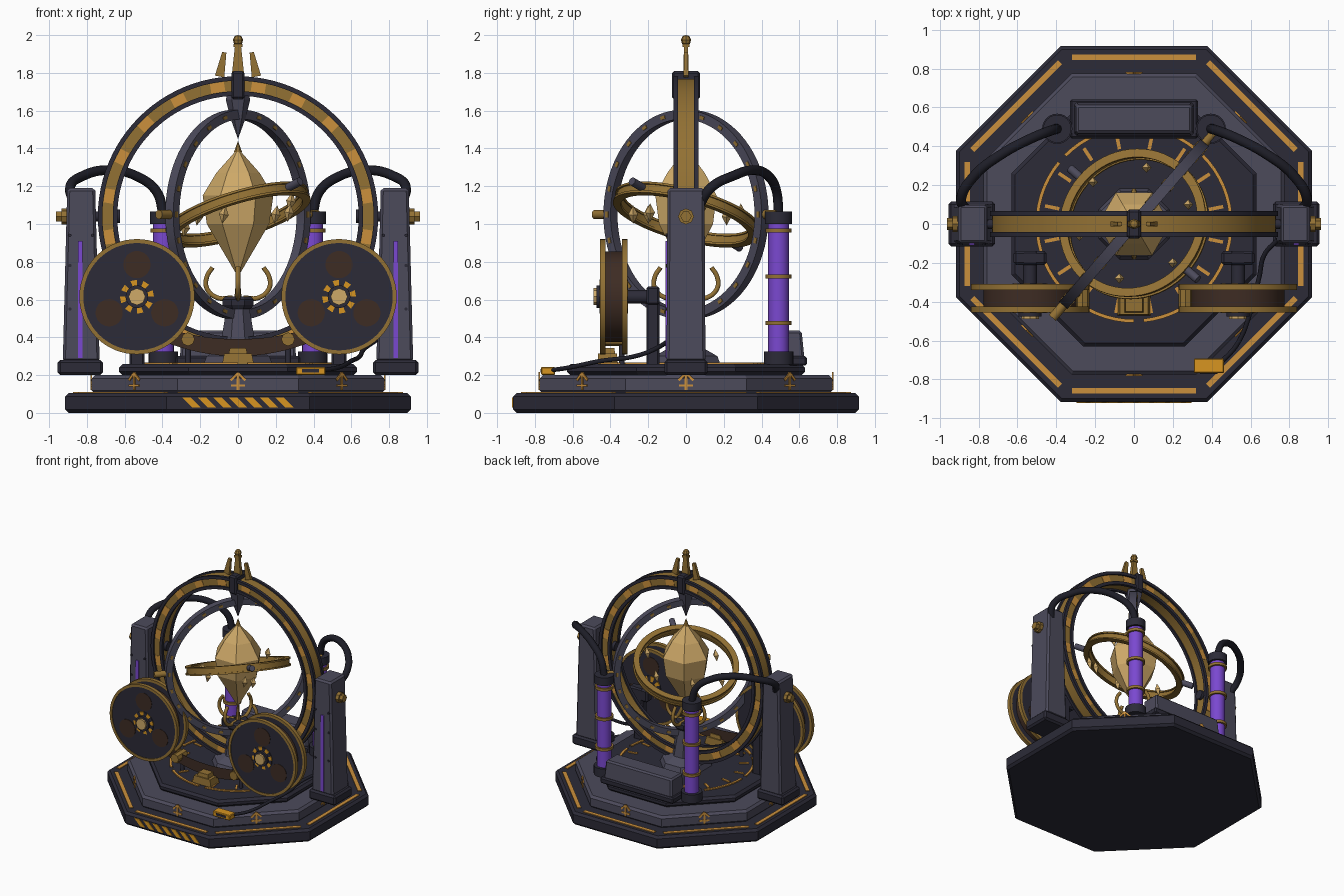
import bpy, bmesh
from math import pi, cos, sin, radians
from mathutils import Matrix, Vector

if "Cube" in bpy.data.objects:
    bpy.data.objects.remove(bpy.data.objects["Cube"])


def material(name, *rgb):
    m = bpy.data.materials.new(name)
    m.use_nodes = True
    m.diffuse_color = (*rgb, 1)
    m.node_tree.nodes["Principled BSDF"].inputs["Base Color"].default_value = (*rgb, 1)
    return m


DARK = material("dark navy", .025, .024, .039)
GREY = material("slate grey", .072, .069, .105)
GOLD = material("brass", .29, .165, .034)
CRYSTAL = material("pale gold", .62, .4, .14)
ORANGE = material("amber", .6, .28, .045)
BRIGHT = material("bright orange", .68, .3, .015)
PURPLE = material("violet glow", .195, .065, .63)
BROWN = material("film brown", .048, .025, .017)
CABLE = material("cable black", .013, .013, .021)


def T(x, y, z):
    return Matrix.Translation((x, y, z))


def R(deg, axis):
    return Matrix.Rotation(radians(deg), 4, axis)


def finish(name, bm, mats, smooth=False):
    bmesh.ops.recalc_face_normals(bm, faces=bm.faces)
    me = bpy.data.meshes.new(name)
    bm.to_mesh(me)
    bm.free()
    for m in mats:
        me.materials.append(m)
    ob = bpy.data.objects.new(name, me)
    bpy.context.collection.objects.link(ob)
    if smooth:
        bpy.ops.object.select_all(action='DESELECT')
        ob.select_set(True)
        bpy.context.view_layer.objects.active = ob
        bpy.ops.object.shade_smooth_by_angle(angle=radians(35))
    return ob


def boxes(name, mat, items, taper=(1, 1), bevel=0):
    """One object from several (matrix, size) boxes; taper narrows the top."""
    bm = bmesh.new()
    for mtx, s in items:
        vs = bmesh.ops.create_cube(bm, size=1)["verts"]
        for v in vs:
            k = taper if v.co.z > 0 else (1, 1)
            v.co = mtx @ Vector((v.co.x * s[0] * k[0], v.co.y * s[1] * k[1], v.co.z * s[2]))
    if bevel:
        bmesh.ops.bevel(bm, geom=bm.edges[:], offset=bevel, segments=1, affect='EDGES')
    return finish(name, bm, [mat])


def box(name, mat, c, s, **kw):
    return boxes(name, mat, [(T(*c), s)], **kw)


def lathe(name, mats, profile, n=48, mtx=Matrix(), closed=False, smooth=True, turn=0, rule=None):
    """Spin a (radius, height) profile; rule(i) gives a material slot or None for a gap."""
    bm = bmesh.new()
    rings = []
    for i in range(n):
        a = 2 * pi * i / n + turn
        rings.append([bm.verts.new(mtx @ Vector((r * cos(a), r * sin(a), z))) for r, z in profile])
    k = len(profile)
    for i in range(n):
        slot = rule(i) if rule else 0
        if slot is None:
            continue
        p, q = rings[i], rings[(i + 1) % n]
        for j in range(k if closed else k - 1):
            l = (j + 1) % k
            bm.faces.new((p[j], q[j], q[l], p[l])).material_index = slot
    bmesh.ops.remove_doubles(bm, verts=bm.verts, dist=1e-5)
    return finish(name, bm, mats, smooth)


def hoop(name, mat, r0, r1, h, mtx, n=64, **kw):
    return lathe(name, mat if isinstance(mat, list) else [mat],
                 [(r0, -h), (r1, -h), (r1, h), (r0, h)], n, mtx, closed=True, **kw)


def rod(name, mat, a, b, r, r2=None, n=24):
    a, b = Vector(a), Vector(b)
    d = b - a
    mtx = Matrix.Translation(a) @ d.to_track_quat('Z', 'Y').to_matrix().to_4x4()
    return lathe(name, [mat], [(0, 0), (r, 0), (r if r2 is None else r2, d.length), (0, d.length)],
                 n, mtx, smooth=n > 8)


def cable(name, mat, pts, r):
    cu = bpy.data.curves.new(name, 'CURVE')
    cu.dimensions, cu.bevel_depth, cu.bevel_resolution, cu.use_fill_caps = '3D', r, 3, True
    sp = cu.splines.new('BEZIER')
    sp.bezier_points.add(len(pts) - 1)
    sp.resolution_u = 8
    for bp, p in zip(sp.bezier_points, pts):
        bp.co = p
        bp.handle_left_type = bp.handle_right_type = 'AUTO'
    cu.materials.append(mat)
    ob = bpy.data.objects.new(name, cu)
    bpy.context.collection.objects.link(ob)
    bpy.ops.object.select_all(action='DESELECT')
    ob.select_set(True)
    bpy.context.view_layer.objects.active = ob
    bpy.ops.object.convert(target='MESH')


# Octagonal stepped base
def tier(name, mat, ap, z0, z1, b):
    k = 1 / cos(pi / 8)
    prof = [(0, z0), ((ap - b) * k, z0), (ap * k, z0 + b), (ap * k, z1 - b), ((ap - b) * k, z1), (0, z1)]
    lathe(name, [mat], prof, 8, turn=pi / 8, smooth=False)


tier("base_lower", DARK, .915, 0, .105, .018)
tier("base_middle", GREY, .775, .1, .2, .018)
tier("base_upper", DARK, .63, .2, .258, .018)
boxes("base_trim_strips", ORANGE, [(R(45 * i, 'Z') @ T(0, -.858, .107), (.64, .03, .008)) for i in range(8)])
marks = []
for i in range(8):
    face = R(45 * i, 'Z') @ T(0, -.777, .165)
    marks += [(face, (.014, .008, .09)), (face @ T(0, 0, -.02), (.075, .008, .013))]
    marks += [(face @ T(s * .019, 0, .027) @ R(s * 45, 'Y'), (.055, .008, .013)) for s in (-1, 1)]
boxes("base_arrow_marks", ORANGE, marks)
shear = Matrix.Shear('XY', 4, (-1, 0))
boxes("hazard_stripes", BRIGHT, [(T(-.245 + .082 * i, -.916, .055) @ shear, (.045, .008, .055)) for i in range(7)])
hoop("floor_ring", ORANGE, .49, .508, .005, T(0, 0, .262), rule=lambda i: None if i % 8 == 0 else 0)
boxes("floor_ticks", ORANGE, [(R(22.5 * i + 11, 'Z') @ T(.43, 0, .261), (.075, .018, .008)) for i in range(16)])

# Pedestal with claws
lathe("pedestal", [GREY], [(0, .25), (.2, .25), (.18, .3), (.105, .34), (.066, .55), (0, .55)], 8,
      turn=pi / 8, smooth=False)
lathe("pedestal_collar", [DARK], [(0, .55), (.075, .55), (.088, .57), (.088, .6), (.075, .615), (0, .615)], 8,
      turn=pi / 8, smooth=False)
for i in range(4):
    m = R(90 * i, 'Z')
    cable("claw", GOLD, [m @ Vector(p) for p in
          ((.03, 0, .61), (.11, 0, .61), (.165, 0, .66), (.165, 0, .72), (.135, 0, .77))], .013)
rod("claw_pin", GOLD, (0, 0, .6), (0, 0, .73), .02, .008, 8)

# Great arch ring
arch = T(0, 0, 1.04) @ R(90, 'X')
hoop("arch_ring", GOLD, .65, .73, .052, arch, 96)
for r in (.651, .73):
    for y in (-.054, .054):
        hoop("arch_rail", DARK, r - .012, r + .012, .012, arch @ T(0, 0, y), 96)
boxes("arch_panels", ORANGE, [(arch @ R(18 * i + 9, 'Z') @ T(.69, 0, 0), (.05, .075, .11)) for i in range(20)])
box("arch_cap", DARK, (0, 0, 1.735), (.07, .15, .15), bevel=.012)
lathe("hanging_point", [GREY], [(0, 1.69), (.055, 1.69), (.065, 1.66), (.04, 1.56), (0, 1.45)], 6, smooth=False)
rod("hanging_tip", GOLD, (0, 0, 1.38), (0, 0, 1.44), .022, 0, 6)

# Finial
box("finial_spire", GOLD, (0, 0, 1.87), (.064, .03, .15), taper=(.5, .7))
box("finial_collar", GOLD, (0, 0, 1.945), (.045, .035, .018))
lathe("finial_ball", [GOLD], [(0, 1.945), (.022, 1.955), (.027, 1.975), (.018, 1.995), (0, 2)], 8, smooth=False)
boxes("finial_fins", GOLD, [(T(s * .085, 0, 1.845) @ R(-s * 11, 'Y'), (.05, .025, .13)) for s in (-1, 1)],
      taper=(.45, .8))

# Upright gimbal ring and tilted orbit ring
gimbal = T(0, 0, 1.05) @ R(49, 'Z') @ R(90, 'X')
hoop("gimbal_ring", GREY, .505, .555, .028, gimbal, 80)
boxes("gimbal_studs", GOLD, [(gimbal @ R(15 * i, 'Z') @ T(.53, 0, 0), (.018, .03, .064)) for i in range(24)])
for s in (-1, 1):
    rod("gimbal_pivot", GOLD, gimbal @ Vector((s * .54, 0, 0)), gimbal @ Vector((s * .64, 0, 0)), .024)
orbit = T(0, 0, 1.05) @ R(-41, 'Z') @ R(-22, 'Y')
hoop("orbit_ring", GOLD, .355, .382, .025, orbit)
for z in (-.025, .025):
    hoop("orbit_rim", GOLD, .348, .392, .006, orbit @ T(0, 0, z))
for s in (-1, 1):
    rod("orbit_peg", GREY, orbit @ Vector((s * .365, 0, 0)), orbit @ Vector((s * .47, 0, 0)), .022)

# Crystal and floating shards
lathe("crystal", [CRYSTAL], [(0, .72), (.165, 1.0), (.187, 1.15), (.115, 1.27), (0, 1.4)], 6, smooth=False)
for x, y, z in ((-.075, -.28, 1.05), (.27, -.19, 1.06), (.28, .1, 1.12), (-.21, .215, 1.04),
                (.065, .29, 1.06), (.2, -.2, 1.05), (-.28, -.06, .98)):
    lathe("shard", [CRYSTAL], [(0, -.05), (.026, 0), (0, .05)], 4, T(x, y, z) @ R(10, 'Y'), smooth=False)

# Paired parts: pylons, tubes, cables, reels
for s, side in ((1, "left"), (-1, "right")):
    box(side + "_pylon", GREY, (s * .83, 0, .73), (.195, .206, .92), taper=(.76, .95), bevel=.014)
    box(side + "_pylon_foot", DARK, (s * .835, 0, .24), (.24, .23, .08), bevel=.014)
    box(side + "_pylon_light", PURPLE, (s * .835, -.102, .6), (.026, .012, .62))
    for z in (.55, .78, .94):
        for x in (.77, .89):
            rod(side + "_rivet", DARK, (s * x, -.09, z), (s * x, -.108, z), .009, n=8)
    rod(side + "_bolt_plate", GOLD, (s * .9, 0, 1.04), (s * .935, 0, 1.04), .042, n=8)
    rod(side + "_bolt_head", GOLD, (s * .93, 0, 1.04), (s * .963, 0, 1.04), .03, n=6)
    rod(side + "_axle", DARK, (s * .63, 0, 1.04), (s * .78, 0, 1.04), .026)
    rod(side + "_axle_flange", DARK, (s * .625, 0, 1.04), (s * .65, 0, 1.04), .036)
    x, y = s * .395, .49
    rod(side + "_tube", PURPLE, (x, y, .32), (x, y, 1.01), .055)
    rod(side + "_tube_base", DARK, (x, y, .255), (x, y, .325), .078)
    rod(side + "_tube_cap", DARK, (x, y, 1.0), (x, y, 1.065), .072)
    for z in (.475, .722, .965):
        hoop(side + "_tube_band", GOLD, .05, .069, .011, T(x, y, z), 24)
    cable(side + "_power_cable", CABLE, [(s * a, b, c) for a, b, c in
          ((.86, .07, 1.1), (.89, .13, 1.19), (.82, .25, 1.255), (.68, .36, 1.285), (.53, .44, 1.25),
           (.43, .48, 1.17), (.395, .49, 1.05))], .026)
    # Film reel, its axis along y
    reel = T(s * .535, -.382, .615) @ R(90, 'X')
    lathe(side + "_film_roll", [BROWN], [(0, -.06), (.24, -.06), (.24, .06), (0, .06)], 48, reel)
    for d in (-1, 1):
        f = reel @ T(0, 0, d * .058)
        lathe(side + "_reel_flange", [DARK], [(0, -.01), (.29, -.01), (.29, .01), (0, .01)], 48, f)
        hoop(side + "_reel_rim", GOLD, .284, .305, .015, f)
        for a in (90, 210, 330):
            p = f @ R(a, 'Z') @ T(.17, 0, 0)
            lathe(side + "_reel_window", [BROWN], [(0, -.013), (.072, -.013), (.072, .013), (0, .013)], 32, p)
        hoop(side + "_reel_checks", [BRIGHT, DARK], .045, .09, .017, f, 16, smooth=False, rule=lambda i: i % 2)
    rod(side + "_reel_hub", DARK, (s * .535, -.44, .615), (s * .535, -.475, .615), .06)
    rod(side + "_reel_boss", CRYSTAL, (s * .535, -.44, .615), (s * .535, -.49, .615), .045, n=8)
    rod(side + "_reel_axle", DARK, (s * .535, -.32, .615), (s * .535, -.16, .615), .035)
    box(side + "_reel_post", DARK, (s * .535, -.175, .435), (.08, .07, .47), bevel=.01)
    box(side + "_reel_bearing", DARK, (s * .535, -.175, .62), (.17, .07, .1), bevel=.012)
    rod(side + "_film_roller", GOLD, (s * .265, -.32, .39), (s * .265, -.44, .39), .036, n=8)
    rod(side + "_roller_post", DARK, (s * .265, -.34, .25), (s * .265, -.34, .39), .015)

# Film strip sagging between the reels, with its gate
bm = bmesh.new()
xs = [-.4 + .05 * i for i in range(17)]
low = [bm.verts.new((x, -.385, .3 + .5 * x * x)) for x in xs]
top = [bm.verts.new((x, -.385, .39 + .4 * x * x)) for x in xs]
for i in range(16):
    bm.faces.new((low[i], low[i + 1], top[i + 1], top[i]))
bmesh.ops.solidify(bm, geom=bm.faces[:], thickness=.012)
finish("film_strip", bm, [BROWN])
box("film_gate", GOLD, (0, -.415, .285), (.17, .11, .06), taper=(.85, .9))
box("film_gate_top", GOLD, (0, -.415, .327), (.1, .08, .035), taper=(.85, .9))

# Rear power box, handheld control and its lead
box("power_box", GREY, (0, .54, .345), (.62, .18, .18), taper=(.96, .8), bevel=.012)
box("power_box_plinth", DARK, (0, .54, .275), (.66, .2, .05), bevel=.01)
box("control_box", BRIGHT, (.385, -.73, .222), (.155, .075, .042), bevel=.005)
box("control_screen", DARK, (.385, -.768, .224), (.09, .006, .018))
cable("control_lead", CABLE, [(.44, -.72, .225), (.53, -.62, .24), (.6, -.45, .275), (.645, -.27, .3),
                              (.67, -.16, .34), (.74, -.08, .39)], .012)
